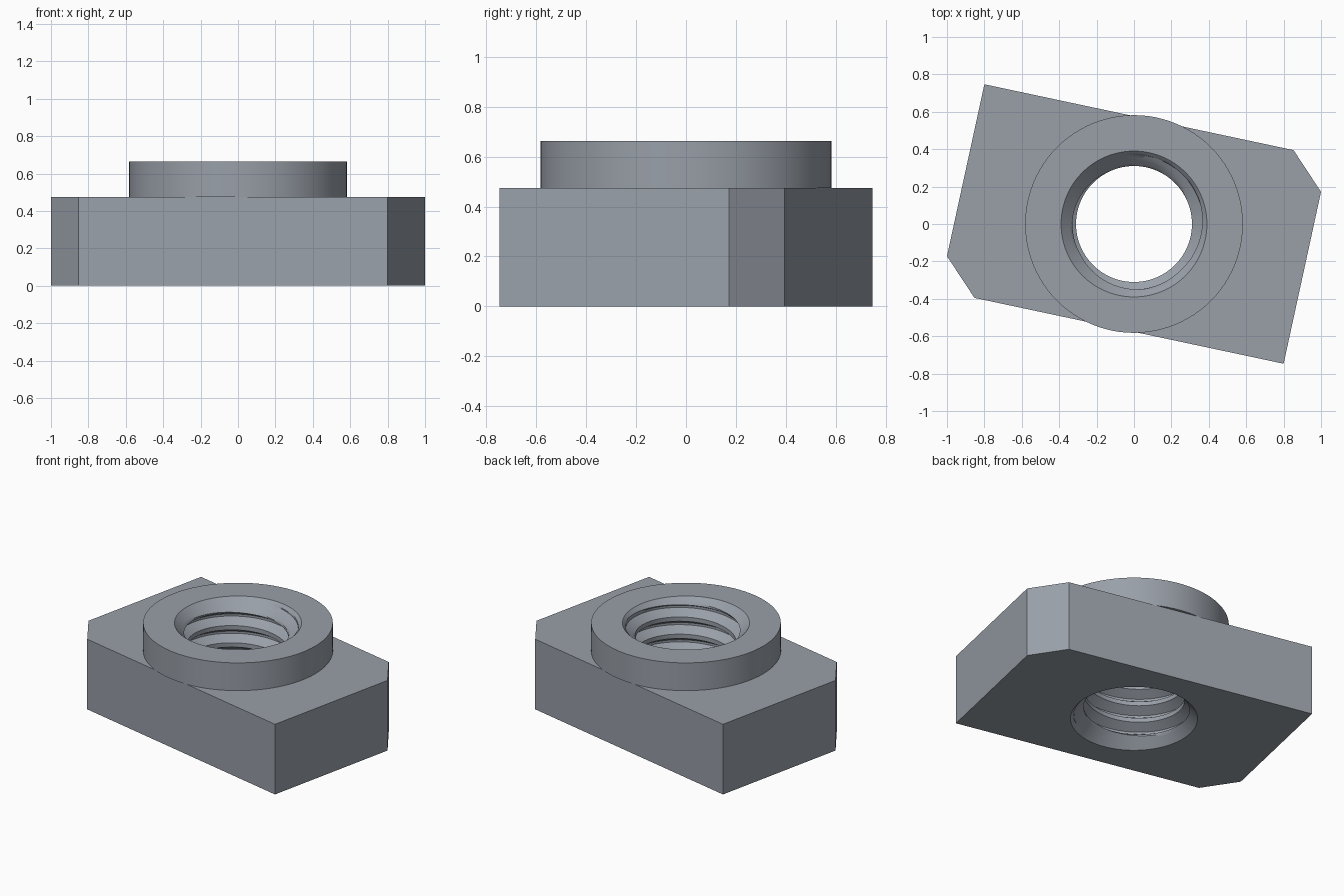
import bpy, bmesh, math

if "Cube" in bpy.data.objects:
    bpy.data.objects.remove(bpy.data.objects["Cube"])

PLATE_H, TOP, N = 0.475, 0.663, 96
R_BOSS, R_MOUTH, R_MINOR, R_MAJOR, PITCH = 0.582, 0.39, 0.31, 0.37, 0.1166

steel = bpy.data.materials.new("steel grey")
steel.diffuse_color = (0.32, 0.35, 0.395, 1)
steel.use_nodes = True
steel.node_tree.nodes["Principled BSDF"].inputs["Base Color"].default_value = steel.diffuse_color


def finish(name, bm, smooth):
    mesh = bpy.data.meshes.new(name)
    bm.to_mesh(mesh)
    bm.free()
    obj = bpy.data.objects.new(name, mesh)
    bpy.context.collection.objects.link(obj)
    mesh.materials.append(steel)
    if smooth:
        bpy.ops.object.select_all(action='DESELECT')
        obj.select_set(True)
        bpy.context.view_layer.objects.active = obj
        bpy.ops.object.shade_smooth_by_angle(angle=math.radians(30))
    return obj


def loop(bm, points, z):
    verts = [bm.verts.new((x, y, z)) for x, y in points]
    edges = [bm.edges.new((verts[i - 1], verts[i])) for i in range(len(verts))]
    return verts, edges


def circle(r):
    return [(r * math.cos(math.tau * i / N), r * math.sin(math.tau * i / N)) for i in range(N)]


def skin(bm, rows, flip=False):
    # quads between successive rings of points
    for a, b in zip(rows, rows[1:]):
        for j in range(len(a) - 1):
            q = (a[j], a[j + 1], b[j + 1], b[j])
            bm.faces.new(q[::-1] if flip else q)


# Plate: skewed block with two clipped corners and a central opening
half = [(-0.8, 0.747), (-1.0, -0.172), (-0.853, -0.395)]
outline = half + [(-x, -y) for x, y in half]
bm = bmesh.new()
low, low_e = loop(bm, outline, 0)
high, high_e = loop(bm, outline, PLATE_H)
skin(bm, [low + low[:1], high + high[:1]])
for edges, r, z in ((low_e, R_MOUTH, 0), (high_e, 0.5, PLATE_H)):
    _, hole = loop(bm, circle(r), z)
    bmesh.ops.triangle_fill(bm, use_beauty=True, use_dissolve=False, edges=edges + hole)
for f in bm.faces:
    f.normal_update()
    if abs(f.normal.z) > 0.9 and f.normal.z * (f.calc_center_median().z - 0.2) < 0:
        f.normal_flip()
finish("plate", bm, False)

# Boss: raised collar
bm = bmesh.new()
rows = []
for r, z in ((0.5, PLATE_H), (R_BOSS, PLATE_H), (R_BOSS, TOP), (R_MOUTH, TOP)):
    ring = [bm.verts.new((x, y, z)) for x, y in circle(r)]
    rows.append(ring + ring[:1])
skin(bm, rows)
finish("boss", bm, True)


# Bore: helical thread with a countersink at each end
def thread_radius(u):
    if u < 0.25:
        t = 0
    elif u < 0.5625:
        t = (u - 0.25) / 0.3125
    elif u <= 0.6875:
        t = 1
    else:
        t = (1 - u) / 0.3125
    return R_MINOR + t * (R_MAJOR - R_MINOR)


PHASE = 0.318
STEPS = (0, 0.08, 0.16, 0.25, 0.35, 0.45, 0.5625, 0.625, 0.6875, 0.79, 0.9)
bm = bmesh.new()
rows = []
for turn in range(-2, 8):
    for u in STEPS:
        row = []
        for j in range(N + 1):
            a = math.tau * j / N
            z = min(max(PITCH * (turn + u + j / N - PHASE), 0), TOP)
            r = max(thread_radius(u), R_MOUTH - min(z, TOP - z))
            row.append(bm.verts.new((r * math.cos(a), r * math.sin(a), z)))
        rows.append(row)
skin(bm, rows, flip=True)
bmesh.ops.remove_doubles(bm, verts=bm.verts[:], dist=0.0001)
finish("threaded_bore", bm, True)
